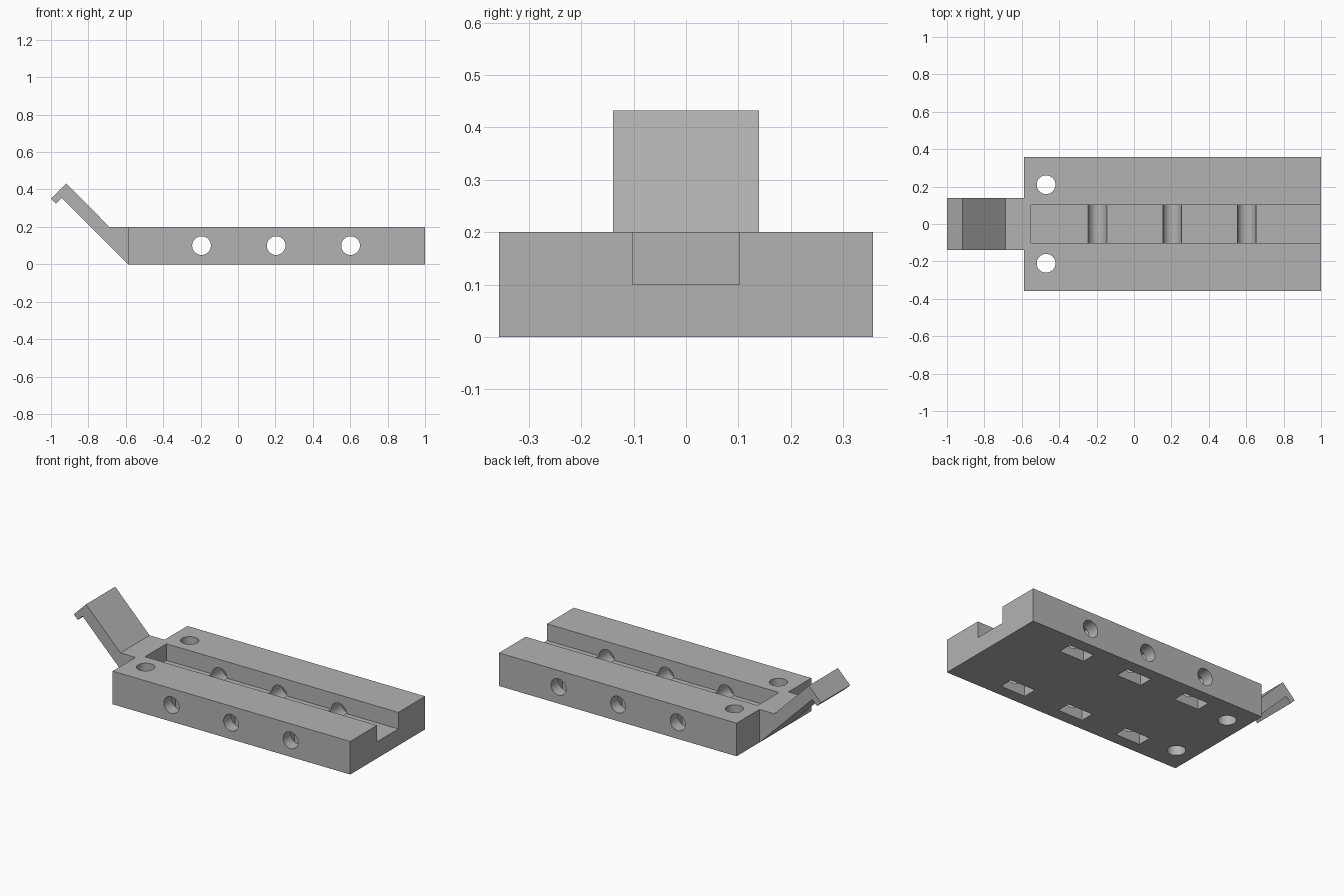
import bpy
import bmesh
import math
from mathutils import Matrix, Vector

old = bpy.data.objects.get("Cube")
if old:
    bpy.data.objects.remove(old, do_unlink=True)

grey = bpy.data.materials.new("plain_grey")
grey.use_nodes = True
colour = (0.45, 0.45, 0.45, 1)
grey.diffuse_color = colour
grey.node_tree.nodes["Principled BSDF"].inputs["Base Color"].default_value = colour


def add_object(name, bm):
    bmesh.ops.recalc_face_normals(bm, faces=bm.faces)
    mesh = bpy.data.meshes.new(name)
    bm.to_mesh(mesh)
    bm.free()
    mesh.materials.append(grey)
    obj = bpy.data.objects.new(name, mesh)
    bpy.context.collection.objects.link(obj)
    return obj


def box(name, low, high):
    low, high = Vector(low), Vector(high)
    bm = bmesh.new()
    place = Matrix.Translation((low + high) / 2) @ Matrix.Diagonal((*(high - low), 1))
    bmesh.ops.create_cube(bm, size=1, matrix=place)
    return add_object(name, bm)


def rod(name, centre, axis, length, radius=0.05):
    bm = bmesh.new()
    turn = Vector((0, 0, 1)).rotation_difference(Vector(axis)).to_matrix().to_4x4()
    spin = Matrix.Rotation(math.pi / 48, 4, "Z")
    bmesh.ops.create_cone(bm, cap_ends=True, segments=48, radius1=radius, radius2=radius,
                          depth=length, matrix=Matrix.Translation(centre) @ turn @ spin)
    return add_object(name, bm)


def activate(obj):
    bpy.ops.object.select_all(action="DESELECT")
    obj.select_set(True)
    bpy.context.view_layer.objects.active = obj


def cut(target, cutter):
    cutter.hide_render = True
    mod = target.modifiers.new("cut", "BOOLEAN")
    mod.operation = "DIFFERENCE"
    mod.solver = "EXACT"
    mod.object = cutter
    activate(target)
    bpy.ops.object.modifier_apply(modifier=mod.name)
    bpy.data.objects.remove(cutter, do_unlink=True)


# Slab with a channel open at one end
base = box("base_block", (-0.588, -0.357, 0), (1, 0.357, 0.2))

# Cross holes, each with a pair of nut pockets open underneath
for x in (-0.195, 0.204, 0.602):
    cut(base, rod("cross_hole", (x, 0, 0.1), (0, 1, 0), 1))
    for y in (-0.243, 0.243):
        cut(base, box("nut_pocket", (x - 0.082, y - 0.042, -0.1), (x + 0.082, y + 0.042, 0.18)))

cut(base, box("channel", (-0.55, -0.102, 0.1), (1.1, 0.102, 0.3)))

# Vertical mounting holes
for y in (-0.21, 0.21):
    cut(base, rod("mounting_hole", (-0.47, y, 0.1), (0, 0, 1), 0.5))

activate(base)
bpy.ops.object.shade_smooth_by_angle(angle=math.radians(30))

# Angled arm with a hooked tip
profile = [(-0.588, 0), (-0.588, 0.2), (-0.688, 0.2), (-0.918, 0.432),
           (-1, 0.35), (-0.973, 0.323), (-0.942, 0.354)]
bm = bmesh.new()
side = bm.faces.new([bm.verts.new((x, -0.139, z)) for x, z in profile])
grown = bmesh.ops.extrude_face_region(bm, geom=[side])["geom"]
bmesh.ops.translate(bm, vec=(0, 0.278, 0),
                    verts=[v for v in grown if isinstance(v, bmesh.types.BMVert)])
add_object("hook_arm", bm)
